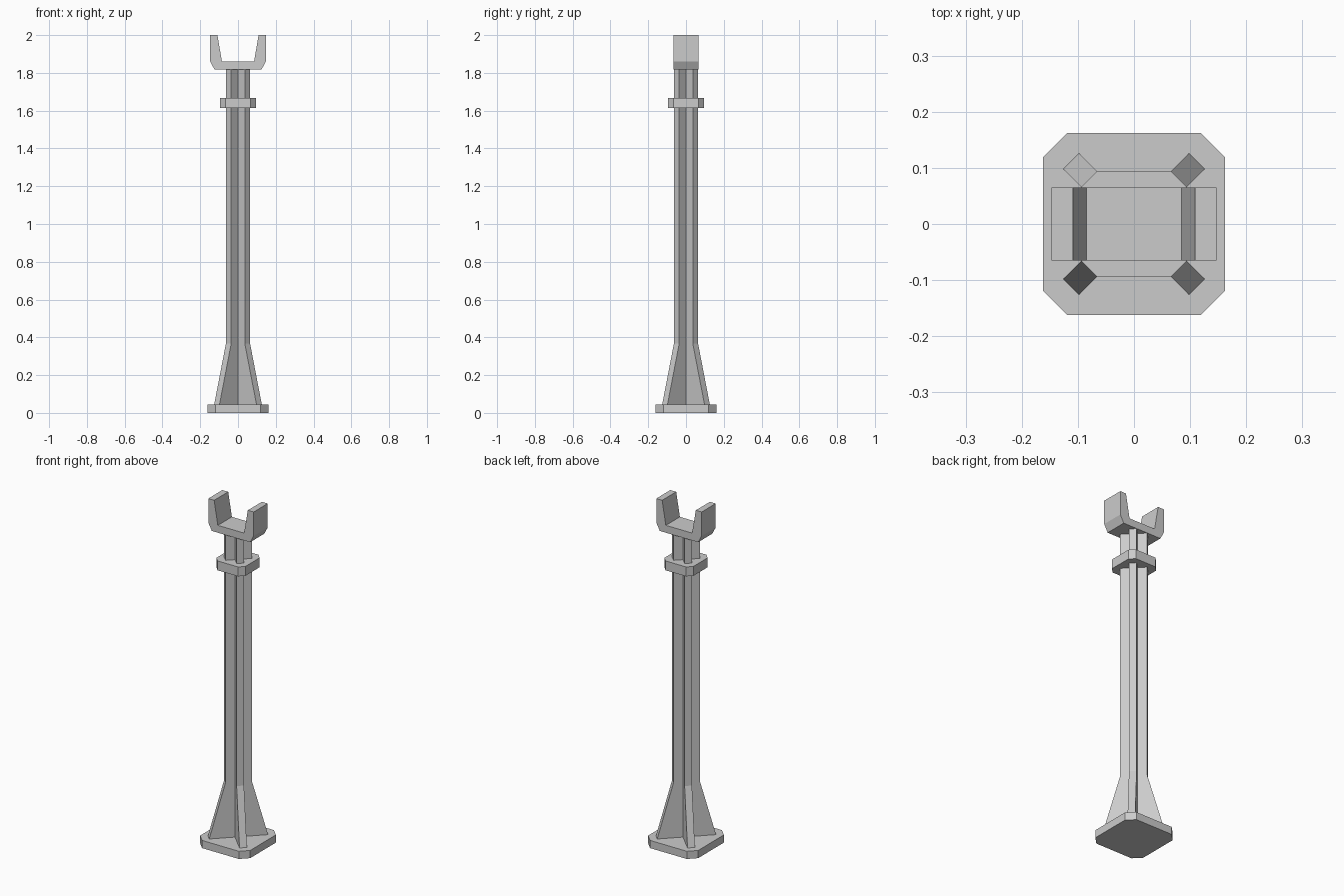
import bpy
import bmesh

cube = bpy.data.objects.get("Cube")
if cube:
    bpy.data.objects.remove(cube, do_unlink=True)

GREY = (0.6, 0.6, 0.6, 1.0)
metal = bpy.data.materials.new("plain_grey")
metal.use_nodes = True
metal.diffuse_color = GREY
metal.node_tree.nodes["Principled BSDF"].inputs["Base Color"].default_value = GREY


def loft(name, rings):
    """Join matching rings of points with side faces and cap both ends."""
    bm = bmesh.new()
    loops = [[bm.verts.new(p) for p in ring] for ring in rings]
    for low, high in zip(loops, loops[1:]):
        for i in range(len(low)):
            j = (i + 1) % len(low)
            bm.faces.new((low[i], low[j], high[j], high[i]))
    bm.faces.new(loops[0][::-1])
    bm.faces.new(loops[-1])
    bmesh.ops.recalc_face_normals(bm, faces=bm.faces)
    mesh = bpy.data.meshes.new(name)
    bm.to_mesh(mesh)
    bm.free()
    mesh.materials.append(metal)
    obj = bpy.data.objects.new(name, mesh)
    bpy.context.collection.objects.link(obj)
    return obj


def quarter_turns(points, z):
    """Repeat one quarter of an outline around the z axis."""
    ring = []
    for _ in range(4):
        ring += [(x, y, z) for x, y in points]
        points = [(-y, x) for x, y in points]
    return ring


def octagon(half, flat, z):
    return quarter_turns([(half, flat), (flat, half)], z)


ARM = 0.028  # offset of the inner corners of the cross-shaped section


def cross(reach, z):
    return quarter_turns([(ARM, 0), (reach, reach - ARM), (reach - ARM, reach)], z)


# Foot and collar plates with cut corners
loft("base_plate", [octagon(0.162, 0.119, z) for z in (0, 0.045)])
loft("collar", [octagon(0.094, 0.066, z) for z in (1.613, 1.668)])

# Cross-section post whose four ribs flare out towards the foot
loft("ribbed_post", [cross(0.126, 0.045), cross(0.064, 0.367), cross(0.064, 1.817)])

# Open fork at the top, half profile mirrored and extruded front to back
half = [(0.124, 1.817), (0.147, 1.86), (0.147, 2.0), (0.109, 2.0), (0.085, 1.86)]
profile = half + [(-x, z) for x, z in reversed(half)]
loft("top_fork", [[(x, y, z) for x, z in profile] for y in (-0.065, 0.065)])
